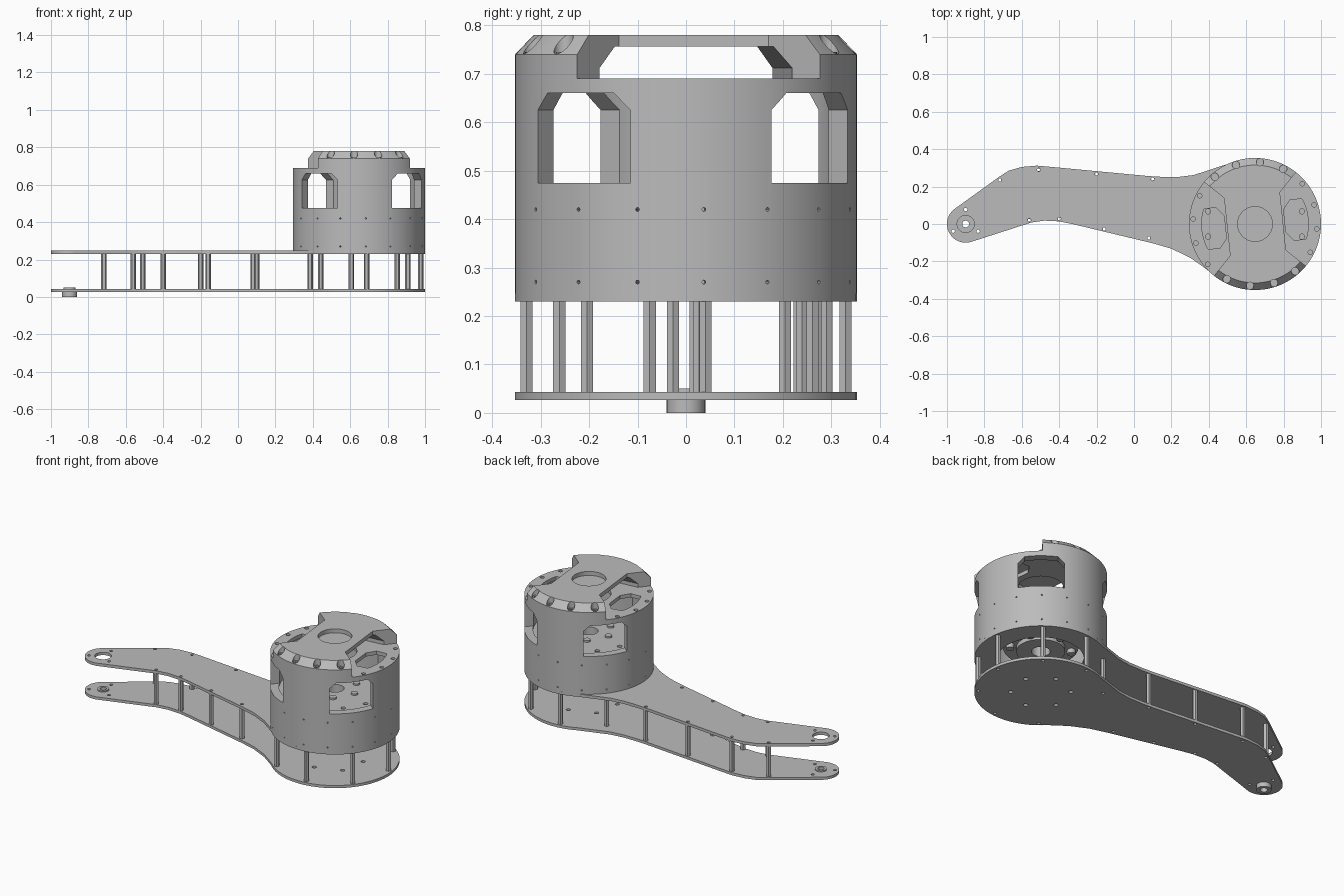
import bpy, bmesh
from math import sin, cos, pi, radians
from mathutils import Matrix, Vector

if "Cube" in bpy.data.objects:
    bpy.data.objects.remove(bpy.data.objects["Cube"])

grey = bpy.data.materials.new("machined grey")
grey.use_nodes = True
grey.diffuse_color = (0.5, 0.5, 0.5, 1)
grey.node_tree.nodes["Principled BSDF"].inputs["Base Color"].default_value = (0.5, 0.5, 0.5, 1)

DRUM, TIP = Vector((0.647, 0, 0)), Vector((-0.9, 0, 0))
R, WALL, TILT = 0.353, 0.306, 6
PLATES = {"lower_plate": (0.027, 0.043), "upper_plate": (0.23, 0.247)}


def polar(r, deg, c=DRUM):
    return c + Vector((r * cos(radians(deg)), r * sin(radians(deg)), 0))


def arc(r, a, b, n, c=DRUM):
    return [polar(r, a + (b - a) * i / n, c)[:2] for i in range(n + 1)]


def circle(r, c=DRUM, n=24):
    return arc(r, 0, 360, n, c)[:-1]


def spin(deg):
    """Frame on the drum axis, turned about z."""
    return Matrix.Translation(DRUM) @ Matrix.Rotation(radians(deg), 4, "Z")


def outward(deg):
    """Frame whose local x, y, z are the drum's tangent, up and radius."""
    return spin(deg) @ Matrix(((0, 0, 1, 0), (1, 0, 0, 0), (0, 1, 0, 0), (0, 0, 0, 1)))


def add_prism(bm, pts, z0, z1, mat=Matrix()):
    lo, hi = ([bm.verts.new(mat @ Vector((p[0], p[1], z))) for p in pts] for z in (z0, z1))
    bm.faces.new(lo[::-1])
    bm.faces.new(hi)
    for i in range(len(pts)):
        j = (i + 1) % len(pts)
        bm.faces.new((lo[i], lo[j], hi[j], hi[i]))


def finish(bm, name):
    bmesh.ops.recalc_face_normals(bm, faces=bm.faces)
    me = bpy.data.meshes.new(name)
    bm.to_mesh(me)
    bm.free()
    ob = bpy.data.objects.new(name, me)
    bpy.context.collection.objects.link(ob)
    me.materials.append(grey)
    smooth(me)
    return ob


def smooth(me):
    me.shade_smooth()
    me.set_sharp_from_angle(angle=radians(25))


def prism(name, pts, z0, z1):
    bm = bmesh.new()
    add_prism(bm, pts, z0, z1)
    return finish(bm, name)


def lathe(name, profile, c=DRUM, n=96):
    """Closed (radius, height) profile turned about a vertical axis."""
    bm = bmesh.new()
    vs = [bm.verts.new(c + Vector((r, 0, z))) for r, z in profile]
    edges = [bm.edges.new((vs[i - 1], vs[i])) for i in range(len(vs))]
    bmesh.ops.spin(bm, geom=vs + edges, cent=c, axis=(0, 0, 1), angle=2 * pi, steps=n)
    bmesh.ops.remove_doubles(bm, verts=bm.verts, dist=1e-5)
    bmesh.ops.dissolve_degenerate(bm, edges=bm.edges, dist=1e-6)
    return finish(bm, name)


def ring(name, r0, r1, z0, z1, c=DRUM, n=96):
    return lathe(name, [(r0, z0), (r1, z0), (r1, z1), (r0, z1)], c, n)


def cut(ob, shapes):
    """Subtract a set of (points, z0, z1, matrix) prisms."""
    bm = bmesh.new()
    for s in shapes:
        add_prism(bm, *s)
    tool = finish(bm, "cutter")
    tool.hide_render = True
    mod = ob.modifiers.new("cut", "BOOLEAN")
    mod.operation, mod.object, mod.solver = "DIFFERENCE", tool, "EXACT"
    bpy.context.view_layer.update()
    dg = bpy.context.evaluated_depsgraph_get()
    me = bpy.data.meshes.new_from_object(ob.evaluated_get(dg))
    ob.modifiers.clear()
    ob.data = me
    bpy.data.objects.remove(tool)
    smooth(me)


# Arm plates: tip arc, lower edge, drum arc, upper edge
lower_edge = [(-0.62, -0.015), (-0.55, 0.008), (-0.48, 0.018), (-0.4, 0.014), (-0.33, 0),
              (0.1, -0.103), (0.2, -0.132), (0.3, -0.18), (0.36, -0.222)]
upper_edge = [(0.4, 0.288), (0.32, 0.262), (0.24, 0.252), (0.15, 0.252), (0.08, 0.256),
              (-0.45, 0.306), (-0.52, 0.312), (-0.6, 0.305), (-0.67, 0.285), (-0.72, 0.253)]
outline = (arc(0.1, 125, 287, 20, TIP) + lower_edge + arc(R, -135, 115, 64) + upper_edge)

posts = [Vector((x, y, 0)) for x, y in (
    (-0.717, 0.235), (-0.51, 0.29), (-0.2, 0.267), (0.1, 0.24),
    (-0.56, 0.02), (-0.4, 0.027), (-0.16, -0.027), (0.08, -0.075))]
drum_posts = [polar(0.332, 7 + 45 * k) for k in range(8) if k != 4]
tip_holes = [polar(0.077, 90 + 120 * k, TIP) for k in range(3)]

for name, (z0, z1) in PLATES.items():
    plate = prism(name, outline, z0, z1)
    holes = [(circle(0.009, p, 12), z0 - 0.01, z1 + 0.01) for p in posts + drum_posts + tip_holes]
    if name == "upper_plate":
        holes += [(circle(0.23, DRUM, 64), z0 - 0.01, z1 + 0.01),
                  (circle(0.046, TIP), z0 - 0.01, z1 + 0.01)]
    else:
        holes += [(circle(0.012, polar(0.16, 20 + 60 * k), 12), z0 - 0.01, z1 + 0.01)
                  for k in range(6)]
        holes += [(circle(0.03, TIP), z0 - 0.01, z1 + 0.01)]
    cut(plate, holes)

# Hexagonal hollow standoffs
for p in posts + drum_posts:
    ring("standoff", 0.009, 0.0145, 0.043, 0.23, p, 6)

# Tip bearing
ring("tip_boss", 0.02, 0.04, 0, 0.027, TIP, 32)
ring("tip_bearing", 0.018, 0.032, 0.024, 0.05, TIP, 32)

# Drum shell with four clipped-corner windows and small screw holes
shell = ring("drum_shell", WALL, R, 0.247, 0.69)
w = 0.124
window = [(-w, 0.475), (w, 0.475), (w, 0.625), (w - 0.035, 0.66), (0.035 - w, 0.66), (-w, 0.625)]
cut(shell, [(window, 0.15, 0.45, outward(50.5 + 90 * k)) for k in range(4)])
cut(shell, [(circle(0.004, Vector((0, z, 0)), 8), 0.33, 0.4, outward(22.5 * k + 6))
            for k in range(16) for z in (0.27, 0.42)])
ring_angles = [-4.6 + 22.5 * k for k in range(16)]
cut(shell, [(circle(0.012, polar(0.332, a), 12), 0.675, 0.7) for a in ring_angles])

# Shelf under the cap, with two kidney slots
lid = ring("drum_shelf", 0.12, WALL + 0.001, 0.668, 0.69)
slot = [(0.16, -0.06), (0.2, -0.11)] + arc(0.285, -22, 22, 12, Vector()) + [(0.2, 0.11), (0.16, 0.06)]
cut(lid, [(slot, 0.65, 0.71, spin(TILT + a)) for a in (0, 180)])

# Bevelled cap: side notches, tunnel beneath the top, centre hole, counterbores
cap = lathe("drum_cap", [(0.02, 0.69), (R, 0.69), (R, 0.74), (0.315, 0.78), (0.02, 0.78)])
cut(cap, [(circle(0.093, DRUM, 48), 0.6, 0.85)])
notch = [(0.15, -0.155), (0.45, -0.455), (0.45, 0.455), (0.15, 0.155)]
cut(cap, [(notch, 0.68, 0.85, spin(TILT + a)) for a in (0, 180)])
tunnel = [(-0.2, 0.68), (0.2, 0.68), (0.2, 0.712), (0.165, 0.756), (-0.165, 0.756), (-0.2, 0.712)]
cut(cap, [(tunnel, -0.5, 0.5, outward(TILT))])
bores = [a for a in ring_angles if abs(sin(radians(a - TILT))) > 0.75]
cut(cap, [(circle(0.02, polar(0.332, a), 20), 0.737, 0.8) for a in bores])
for a in bores:
    ring("cap_screw", 0.009, 0.016, 0.735, 0.745, polar(0.332, a), 16)

# Inner deck, gearbox and their screws
deck = ring("inner_deck", 0.05, WALL + 0.001, 0.44, 0.465)
cut(deck, [(circle(0.014, polar(0.26, 15 + 30 * k), 12), 0.43, 0.48) for k in range(12)])
ring("gearbox_body", 0.05, 0.2, 0.3, 0.44)
ring("output_flange", 0.05, 0.13, 0.275, 0.3)
for k in range(6):
    prism("deck_screw", circle(0.02, polar(0.13, 60 * k), 16), 0.465, 0.475)
    prism("gearbox_screw", circle(0.022, polar(0.165, 30 + 60 * k), 16), 0.275, 0.3)
